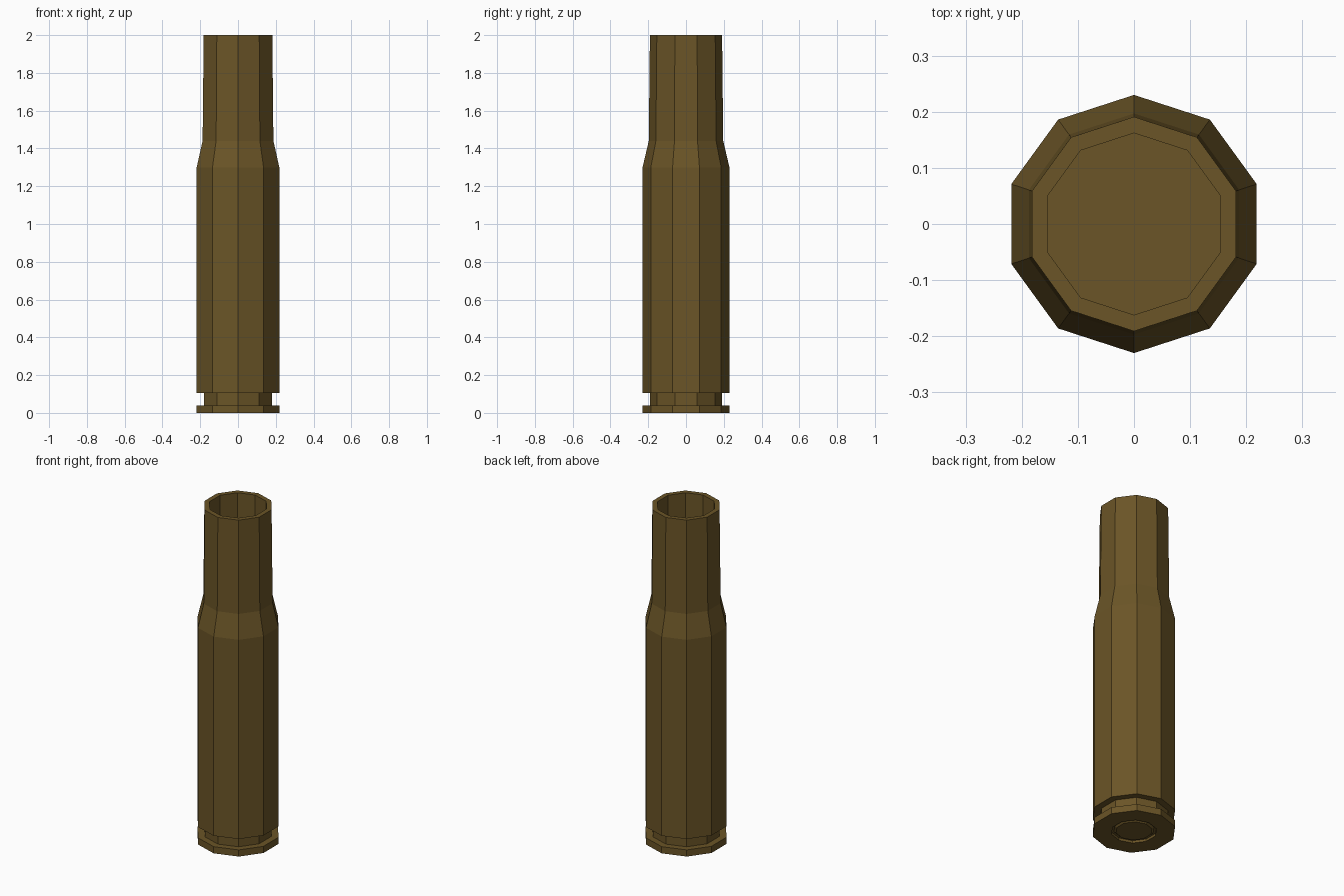
import bpy
import bmesh
from math import sin, cos, pi

SIDES = 10

# Remove the default object
cube = bpy.data.objects.get("Cube")
if cube:
    bpy.data.objects.remove(cube, do_unlink=True)

# Single brass colour
brass = bpy.data.materials.new("dark_brass")
brass.use_nodes = True
colour = (0.145, 0.09, 0.02, 1.0)
brass.diffuse_color = colour
brass.node_tree.nodes["Principled BSDF"].inputs["Base Color"].default_value = colour


def lathe(name, profile):
    """Turn a (radius, height) profile into a faceted solid, capped at both ends."""
    bm = bmesh.new()
    rings = []
    for r, z in profile:
        ring = []
        for i in range(SIDES):
            a = pi / 2 + 2 * pi * i / SIDES
            ring.append(bm.verts.new((r * cos(a), r * sin(a), z)))
        rings.append(ring)
    for low, high in zip(rings, rings[1:]):
        for i in range(SIDES):
            j = (i + 1) % SIDES
            bm.faces.new((low[i], low[j], high[j], high[i]))
    bm.faces.new(rings[0][::-1])
    bm.faces.new(rings[-1])
    bmesh.ops.recalc_face_normals(bm, faces=bm.faces)
    mesh = bpy.data.meshes.new(name)
    bm.to_mesh(mesh)
    bm.free()
    mesh.materials.append(brass)
    obj = bpy.data.objects.new(name, mesh)
    bpy.context.collection.objects.link(obj)
    return obj


# Hollow case: primer pocket, rim, groove, body, shoulder, neck, then the bore
lathe("case", [
    (0.125, 0.015), (0.125, 0.0),
    (0.23, 0.0), (0.23, 0.04),
    (0.19, 0.04), (0.19, 0.105),
    (0.23, 0.105), (0.23, 1.30),
    (0.197, 1.44), (0.191, 2.0),
    (0.162, 2.0), (0.162, 1.42),
    (0.19, 1.28), (0.19, 0.16),
])

# Primer set into the base
lathe("primer", [(0.10, 0.004), (0.112, 0.015)])
